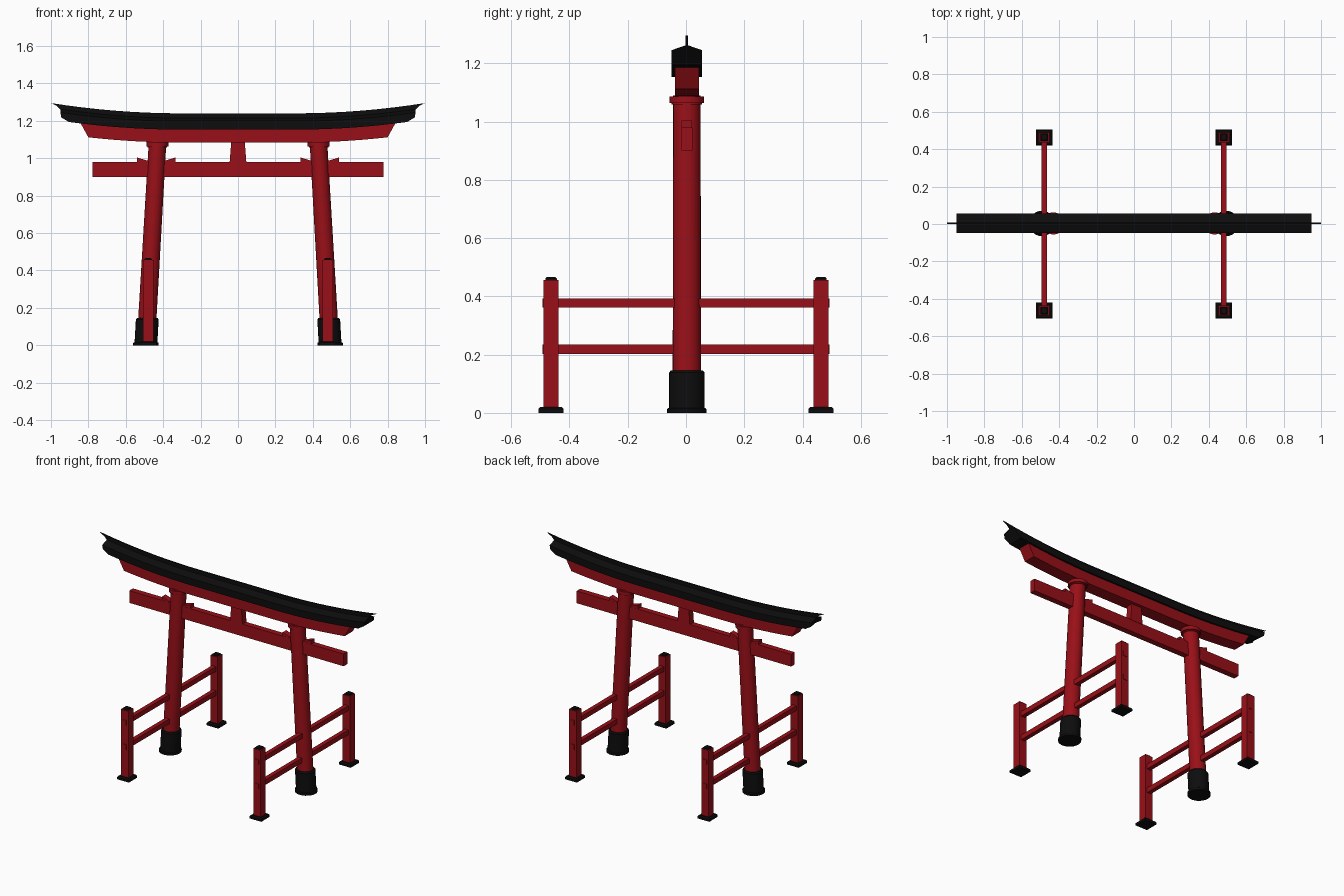
import bpy, bmesh, math

if "Cube" in bpy.data.objects:
    bpy.data.objects.remove(bpy.data.objects["Cube"])

def material(name, rgb):
    m = bpy.data.materials.new(name)
    m.diffuse_color = (*rgb, 1)
    m.use_nodes = True
    m.node_tree.nodes["Principled BSDF"].inputs["Base Color"].default_value = m.diffuse_color
    return m

RED = material("red_lacquer", (0.32, 0.005, 0.009))
BLACK = material("black_lacquer", (0.004, 0.004, 0.004))
CY = 0.003  # depth of the gate's centre plane

def loft(name, rings, mat, smooth=False):
    """Skin a list of equal-length point rings and cap both ends."""
    bm = bmesh.new()
    vs = [[bm.verts.new(p) for p in ring] for ring in rings]
    n = len(rings[0])
    for a, b in zip(vs, vs[1:]):
        for i in range(n):
            j = (i + 1) % n
            bm.faces.new((a[i], a[j], b[j], b[i]))
    bm.faces.new(vs[0][::-1])
    bm.faces.new(vs[-1])
    bmesh.ops.recalc_face_normals(bm, faces=bm.faces)
    me = bpy.data.meshes.new(name)
    bm.to_mesh(me)
    bm.free()
    me.materials.append(mat)
    ob = bpy.data.objects.new(name, me)
    bpy.context.collection.objects.link(ob)
    if smooth:
        bpy.ops.object.select_all(action='DESELECT')
        ob.select_set(True)
        bpy.context.view_layer.objects.active = ob
        bpy.ops.object.shade_smooth_by_angle(angle=math.radians(35))
    return ob

def square(x, y, z, hx, hy):
    return [(x - hx, y - hy, z), (x + hx, y - hy, z), (x + hx, y + hy, z), (x - hx, y + hy, z)]

def stack(name, x, y, levels, mat):
    """Square-section piece from (z, half x, half y) levels."""
    return loft(name, [square(x, y, z, hx, hy) for z, hx, hy in levels], mat)

def plate(name, outline, half, mat):
    """Front-view outline (x, z) given thickness in y."""
    return loft(name, [[(x, CY + d, z) for x, z in outline] for d in (-half, half)], mat)

def leaning(name, side, levels, mat):
    """Round piece following the pillar's lean, from (z, radius) levels."""
    rings = []
    for z, r in levels:
        cx = side * (0.493 - 0.058 * z)
        rings.append([(cx + r * math.cos(t), CY + r * math.sin(t), z)
                      for t in (2 * math.pi * i / 24 for i in range(24))])
    return loft(name, rings, mat, True)

def rise(x):
    return 0.055 * (max(0, abs(x) - 0.3) / 0.7) ** 2

def beam(name, profile, mat):
    """Upswept beam; profile points are (y, z, half length)."""
    rings = []
    for i in range(25):
        u = i / 12 - 1
        rings.append([(u * L, CY + y, z + rise(u * L)) for y, z, L in profile])
    return loft(name, rings, mat)

# Curved top beams and roof
beam("lower_lintel", [(-0.041, 1.084, 0.80), (0.041, 1.084, 0.80),
                      (0.041, 1.16, 0.845), (-0.041, 1.16, 0.845)], RED)
beam("roof", [(-0.052, 1.153, 0.905), (0.052, 1.153, 0.905), (0.052, 1.172, 0.945),
              (0.052, 1.198, 0.95), (0, 1.216, 0.95),
              (-0.052, 1.198, 0.95), (-0.052, 1.172, 0.945)], BLACK)
beam("roof_ridge", [(-0.004, 1.205, 0.94), (0.004, 1.205, 0.94), (0.004, 1.23, 0.97),
                    (0.004, 1.24, 1.0), (-0.004, 1.24, 1.0), (-0.004, 1.23, 0.97)], BLACK)

# Straight tie beam and centre strut
plate("tie_beam", [(-0.777, 0.9), (0.777, 0.9), (0.777, 0.98), (-0.777, 0.98)], 0.019, RED)
plate("centre_strut", [(-0.045, 0.975), (0.045, 0.975), (0.036, 1.09), (-0.036, 1.09)], 0.021, RED)

for s, label in ((-1, "left"), (1, "right")):
    # Main pillar with foot sleeve and collars
    leaning(label + "_pillar", s, [(0.01, 0.049), (1.09, 0.047)], RED)
    leaning(label + "_foot_flange", s, [(0, 0.068), (0.013, 0.068), (0.016, 0.064)], BLACK)
    leaning(label + "_foot_sleeve", s, [(0.01, 0.061), (0.138, 0.061), (0.146, 0.055)], BLACK)
    leaning(label + "_lower_collar", s, [(1.058, 0.052), (1.07, 0.052)], RED)
    leaning(label + "_upper_collar", s, [(1.064, 0.059), (1.086, 0.059)], RED)
    # Wedges either side of the pillar on the tie beam
    for d, where in ((-1, "inner"), (1, "outer")):
        c = s * 0.437
        outline = [(0.02, 0.975), (0.103, 0.975), (0.103, 1.004), (0.02, 0.979)]
        plate(f"{label}_{where}_wedge", [(c + s * d * x, z) for x, z in outline], 0.018, RED)
    # Support fence posts
    for f, end in ((-1, "front"), (1, "back")):
        x, y = s * 0.48, f * 0.463
        tag = f"{label}_{end}_post"
        stack(tag, x, y, [(0.01, 0.027, 0.026), (0.456, 0.027, 0.026)], RED)
        stack(tag + "_foot", x, y, [(0, 0.043, 0.043), (0.014, 0.043, 0.043), (0.021, 0.036, 0.036)], BLACK)
        stack(tag + "_cap", x, y, [(0.454, 0.02, 0.02), (0.461, 0.02, 0.02), (0.466, 0.015, 0.015)], BLACK)
    # Rails through posts and pillar
    for z, level in ((0.218, "lower"), (0.377, "upper")):
        stack(f"{label}_{level}_rail", s * 0.48, 0, [(z - 0.016, 0.014, 0.492), (z + 0.016, 0.014, 0.492)], RED)
